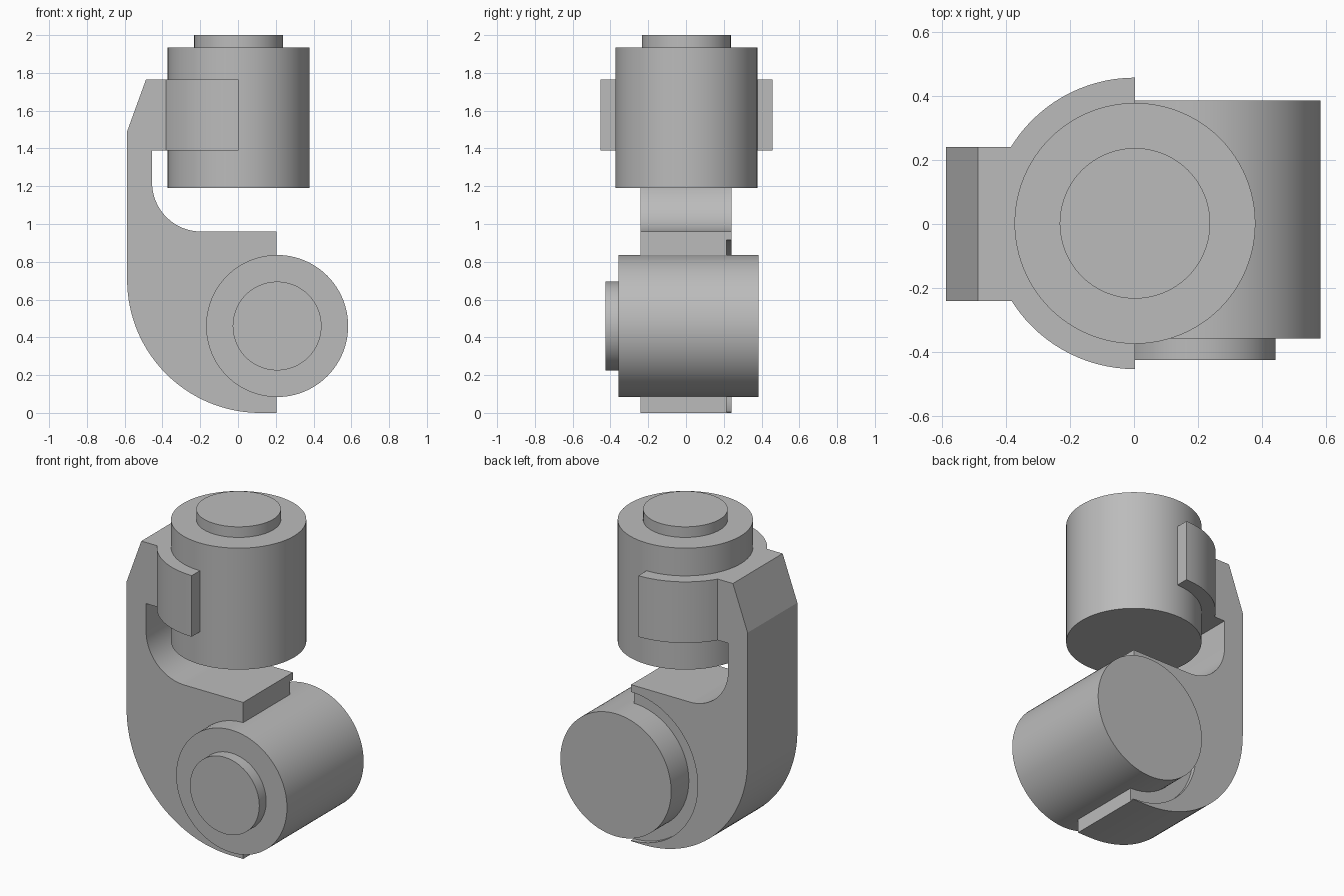
import bpy
import bmesh
from math import sin, cos, pi, radians
from mathutils import Matrix, Vector

if "Cube" in bpy.data.objects:
    bpy.data.objects.remove(bpy.data.objects["Cube"], do_unlink=True)

grey = bpy.data.materials.new("plain grey")
grey.use_nodes = True
COLOUR = (0.5, 0.5, 0.5, 1)
grey.diffuse_color = COLOUR
grey.node_tree.nodes["Principled BSDF"].inputs["Base Color"].default_value = COLOUR

R, BOSS, CLAMP = 0.376, 0.235, 0.455   # motor, boss and clamp radii
HALF = 0.241                           # half width of the arm
UP = Vector((0.003, 0.002, 0))         # upper motor axis
LOW = Vector((0.207, 0.002, 0.46))     # lower motor axis
TO_XZ = Matrix.Rotation(radians(90), 4, "X")   # stands a flat outline up, facing -y


def arc(cx, cy, r, start, end, n=32):
    steps = [radians(start + (end - start) * i / n) for i in range(n + 1)]
    return [(cx + r * cos(a), cy + r * sin(a)) for a in steps]


def prism(name, outline, low, high, matrix=Matrix()):
    """Extrude a flat outline from low to high, then place it."""
    bm = bmesh.new()
    face = bm.faces.new([bm.verts.new((x, y, low)) for x, y in outline])
    top = bmesh.ops.extrude_face_region(bm, geom=[face])["geom"]
    verts = [v for v in top if isinstance(v, bmesh.types.BMVert)]
    bmesh.ops.translate(bm, verts=verts, vec=(0, 0, high - low))
    bmesh.ops.recalc_face_normals(bm, faces=bm.faces)
    bm.transform(matrix)
    mesh = bpy.data.meshes.new(name)
    bm.to_mesh(mesh)
    bm.free()
    mesh.materials.append(grey)
    obj = bpy.data.objects.new(name, mesh)
    bpy.context.collection.objects.link(obj)
    return obj


def select(obj):
    bpy.ops.object.select_all(action="DESELECT")
    obj.select_set(True)
    bpy.context.view_layer.objects.active = obj


def smooth(obj):
    select(obj)
    bpy.ops.object.shade_smooth_by_angle(angle=radians(15))


def combine(obj, other, operation):
    select(obj)
    mod = obj.modifiers.new(operation.lower(), "BOOLEAN")
    mod.operation, mod.solver, mod.object = operation, "EXACT", other
    bpy.ops.object.modifier_apply(modifier=mod.name)
    bpy.data.objects.remove(other, do_unlink=True)


def motor(name, low, high, boss_high, matrix):
    """Stepped cylinder: body with a smaller shaft boss on its end."""
    for part, r, a, b in (("body", R, low, high), ("boss", BOSS, high - 0.02, boss_high)):
        smooth(prism(f"{name}_{part}", arc(0, 0, r, 0, 360, 96)[:-1], a, b, matrix))


# Motors: one upright, one lying along y
motor("upper_motor", 1.19, 1.935, 2.0, Matrix.Translation(UP))
motor("lower_motor", -0.383, 0.36, 0.427, Matrix.Translation(LOW) @ TO_XZ)

# Arm: side outline with a round elbow and a filleted throat
outline = [(-0.3, 1.765), (-0.487, 1.765), (-0.587, 1.49)]
outline += arc(0.118, 0.705, 0.705, 180, 270)
outline += [(LOW.x - 0.003, 0), (LOW.x - 0.003, 0.96)]
outline += arc(-0.195, 1.22, 0.26, 270, 180, 24)
outline += [(-0.455, 1.39), (-0.3, 1.39)]
arm = prism("bracket_arm", outline, -HALF, HALF, TO_XZ)

# Shallow round recess in the back of the arm, around the lower motor
recess = prism("recess_cutter", arc(0, 0, CLAMP, 0, 360, 96)[:-1],
               -0.3, -0.212, Matrix.Translation(LOW) @ TO_XZ)
combine(arm, recess, "DIFFERENCE")

# Half-ring clamp hugging the upper motor
ring = arc(0, 0, CLAMP, 90, 270, 48) + arc(0, 0, R - 0.004, 270, 90, 48)
clamp = prism("half_ring_clamp", ring, 1.39, 1.765, Matrix.Translation(UP))
combine(arm, clamp, "UNION")
smooth(arm)
